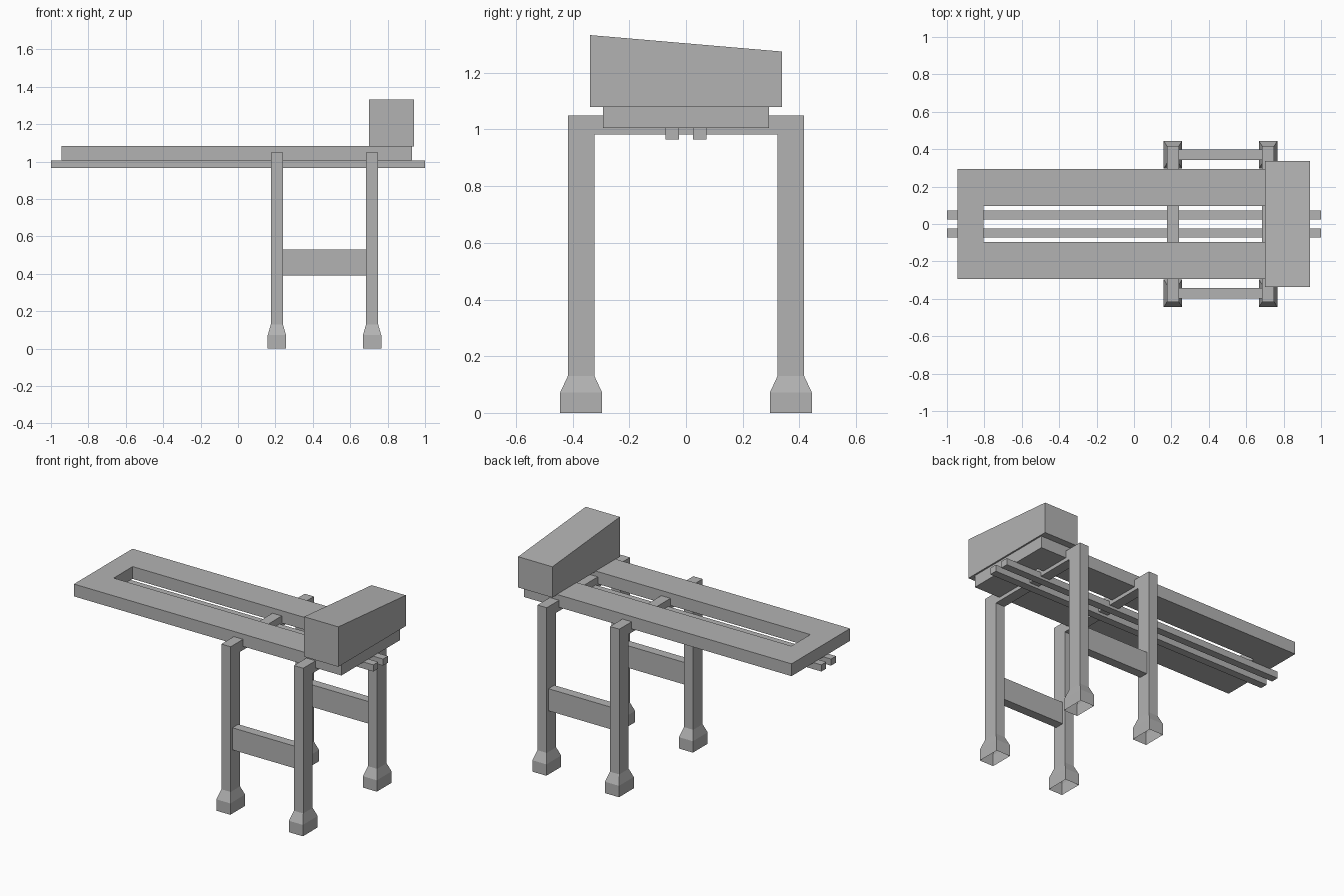
import bpy
import bmesh

cube = bpy.data.objects.get("Cube")
if cube:
    bpy.data.objects.remove(cube, do_unlink=True)

grey = bpy.data.materials.new("concrete_grey")
grey.use_nodes = True
COLOUR = (0.45, 0.45, 0.45, 1)
grey.diffuse_color = COLOUR
grey.node_tree.nodes["Principled BSDF"].inputs["Base Color"].default_value = COLOUR


def finish(name, bm):
    bmesh.ops.recalc_face_normals(bm, faces=bm.faces)
    mesh = bpy.data.meshes.new(name)
    bm.to_mesh(mesh)
    bm.free()
    mesh.materials.append(grey)
    obj = bpy.data.objects.new(name, mesh)
    bpy.context.scene.collection.objects.link(obj)
    return obj


def box(name, x, y, z, back_top=None):
    """Box from (min, max) ranges; back_top lowers the rear upper edge."""
    bm = bmesh.new()
    bmesh.ops.create_cube(bm, size=1)
    for v in bm.verts:
        rear, upper = v.co.y > 0, v.co.z > 0
        v.co = (x[v.co.x > 0], y[rear], z[upper])
        if back_top and rear and upper:
            v.co.z = back_top
    return finish(name, bm)


def column(name, cx, cy):
    """Hollow column with a flared foot, open underneath."""
    bm = bmesh.new()
    rings = []
    for hx, hy, z in ((.049, .074, 0), (.049, .074, .072),
                      (.0325, .047, .13), (.0325, .047, 1.05)):
        rings.append([bm.verts.new((cx + sx * hx, cy + sy * hy, z))
                      for sx, sy in ((-1, -1), (1, -1), (1, 1), (-1, 1))])
    for low, high in zip(rings, rings[1:]):
        for i in range(4):
            j = (i + 1) % 4
            bm.faces.new((low[i], low[j], high[j], high[i]))
    bm.faces.new(rings[-1])
    return finish(name, bm)


# Deck slab with a long central slot
bm = bmesh.new()
loops = []
for x0, x1, hy in ((-.945, .93, .293), (-.805, .79, .095)):
    loops.append([bm.verts.new((x, y, 1.005))
                  for x, y in ((x0, -hy), (x1, -hy), (x1, hy), (x0, hy))])
outer, inner = loops
faces = [bm.faces.new((outer[i], outer[(i + 1) % 4], inner[(i + 1) % 4], inner[i]))
         for i in range(4)]
extruded = bmesh.ops.extrude_face_region(bm, geom=faces, use_keep_orig=True)
for v in extruded["geom"]:
    if isinstance(v, bmesh.types.BMVert):
        v.co.z = 1.083
finish("deck_slab", bm)

# Control house with a sloping roof
box("machine_house", (.70, .94), (-.338, .338), (1.08, 1.333), back_top=1.275)

# Portal frames: columns and cross beams
for label, cx in (("inner", .208), ("outer", .717)):
    for side, sy in (("front", -1), ("back", 1)):
        column(f"{label}_{side}_column", cx, sy * .37)
    box(f"{label}_cross_beam", (cx - .0325, cx + .0325), (-.323, .323), (.982, 1.05))

# Side braces and the two long rails
for side, sy in (("front", -1), ("back", 1)):
    box(f"{side}_brace", (.24, .685), sorted((sy * .341, sy * .399)), (.39, .53))
    box(f"{side}_rail", (-1, 1), sorted((sy * .024, sy * .073)), (.965, 1.007))
